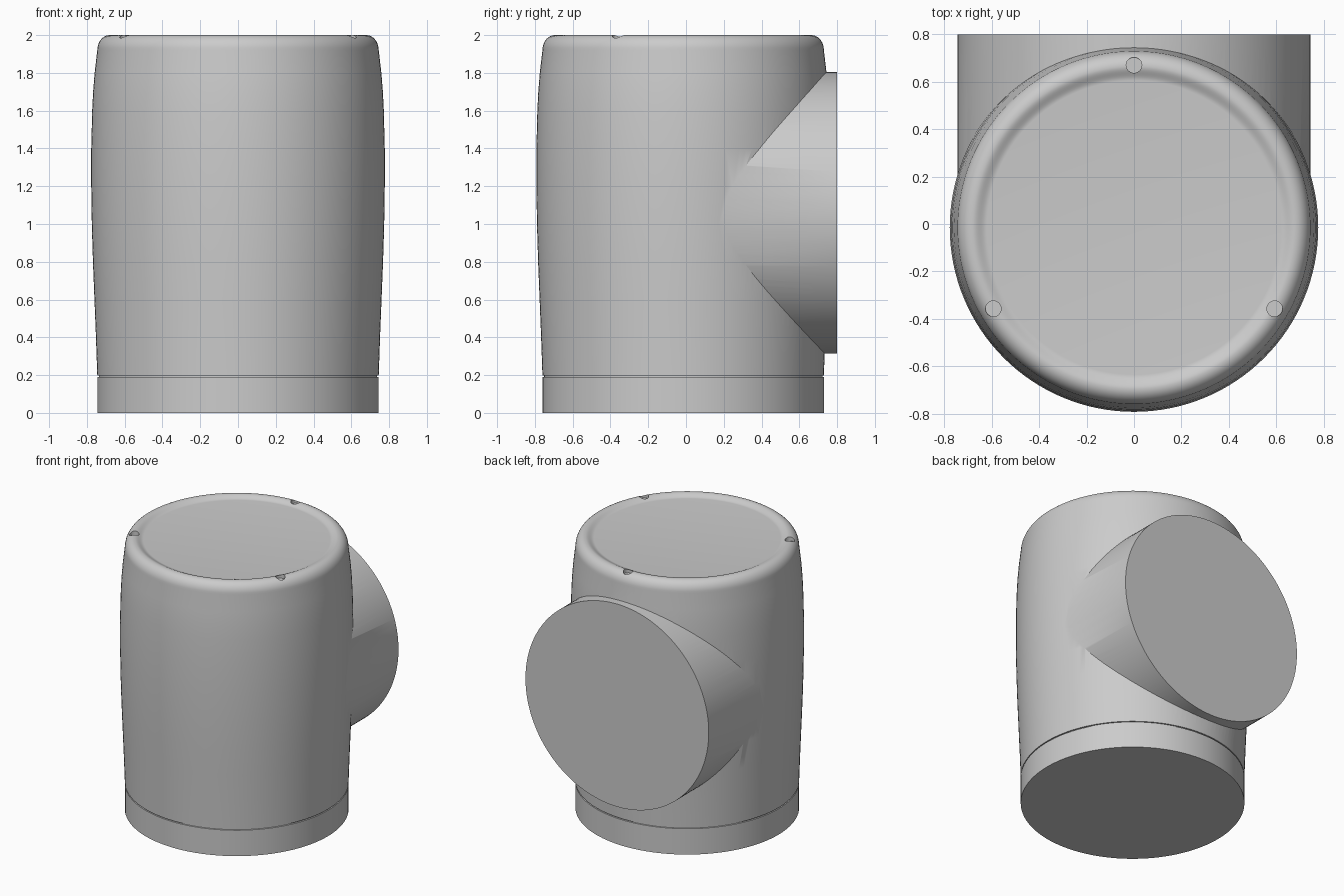
import bpy, math

cube = bpy.data.objects.get("Cube")
if cube:
    bpy.data.objects.remove(cube, do_unlink=True)

CENTRE_Y = -0.015
PIPE_R = 0.745

grey = bpy.data.materials.new("plain grey")
grey.use_nodes = True
colour = (0.6, 0.6, 0.6, 1)
grey.diffuse_color = colour
grey.node_tree.nodes["Principled BSDF"].inputs["Base Color"].default_value = colour


def revolve(name, profile, sides=128):
    """Closed solid turned about z from (radius, height) points, bottom to top."""
    verts, faces = [], []
    for r, z in profile:
        for i in range(sides):
            a = math.tau * i / sides
            verts.append((r * math.cos(a), r * math.sin(a), z))
    for k in range(len(profile) - 1):
        for i in range(sides):
            j = (i + 1) % sides
            faces.append((k * sides + i, k * sides + j,
                          (k + 1) * sides + j, (k + 1) * sides + i))
    faces.append(tuple(reversed(range(sides))))
    top = (len(profile) - 1) * sides
    faces.append(tuple(range(top, top + sides)))
    mesh = bpy.data.meshes.new(name)
    mesh.from_pydata(verts, [], faces)
    mesh.materials.append(grey)
    ob = bpy.data.objects.new(name, mesh)
    bpy.context.collection.objects.link(ob)
    return ob


def combine(target, tool, operation):
    """Apply a boolean and remove the tool."""
    bpy.context.view_layer.objects.active = target
    mod = target.modifiers.new(operation, "BOOLEAN")
    mod.operation = operation
    mod.solver = "EXACT"
    mod.object = tool
    bpy.ops.object.modifier_apply(modifier=mod.name)
    bpy.data.objects.remove(tool, do_unlink=True)


# Barrel: base band, thin groove, bulging wall
profile = [(0.745, 0), (0.745, 0.19), (0.737, 0.191), (0.737, 0.197), (0.745, 0.198),
           (0.752, 0.4), (0.76, 0.6), (0.768, 0.8), (0.774, 1.0), (0.777, 1.2),
           (0.777, 1.4), (0.772, 1.6), (0.767, 1.7), (0.759, 1.8), (0.745, 1.92)]
# Rounded rim, then a soft dip to the recessed lid
for i in range(1, 10):
    a = math.pi / 2 * i / 9
    profile.append((0.68 + 0.065 * math.cos(a), 1.92 + 0.08 * math.sin(a)))
for i in range(1, 9):
    t = i / 8
    profile.append((0.68 - 0.06 * t, 2 - 0.02 * (1 - math.cos(math.pi * t)) / 2))
body = revolve("tee_body", profile)
body.location.y = CENTRE_Y

# Side branch towards the back
branch = revolve("side_branch", [(PIPE_R, 0), (PIPE_R, 0.8)])
branch.rotation_euler.x = -math.pi / 2
branch.location.z = 1.06
bpy.context.view_layer.update()
combine(body, branch, "UNION")

# Three small round holes in the rim
for k in range(3):
    a = math.radians(90 + 120 * k)
    hole = revolve("rim_hole_cutter", [(0.033, 1.97), (0.033, 2.1)], 24)
    hole.hide_render = True
    hole.location = (0.685 * math.cos(a), CENTRE_Y + 0.685 * math.sin(a), 0)
    bpy.context.view_layer.update()
    combine(body, hole, "DIFFERENCE")

bpy.ops.object.select_all(action="DESELECT")
body.select_set(True)
bpy.context.view_layer.objects.active = body
bpy.ops.object.shade_smooth_by_angle(angle=math.radians(30))
